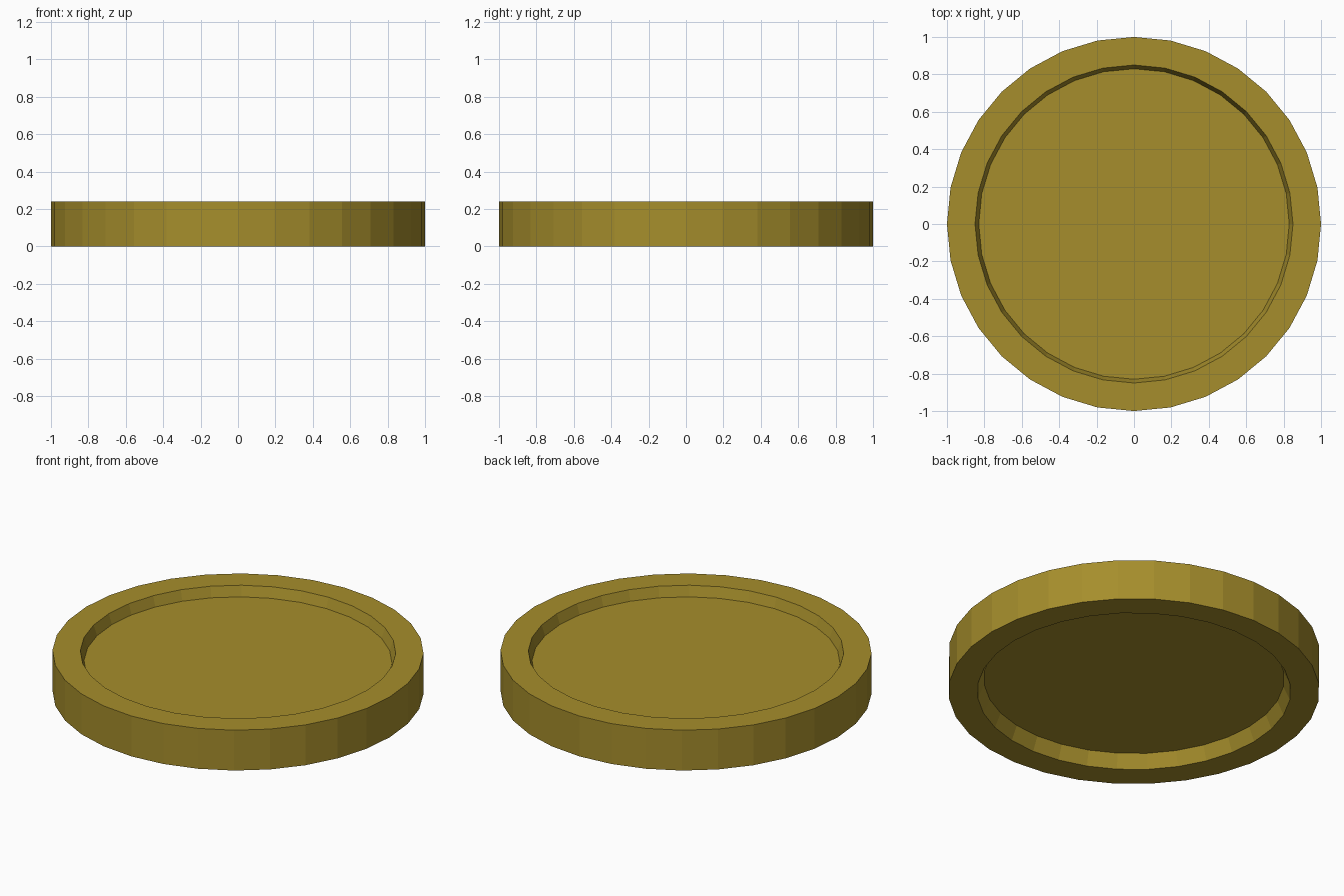
import bpy, bmesh, math

if "Cube" in bpy.data.objects:
    bpy.data.objects.remove(bpy.data.objects["Cube"])

SIDES = 32
# Profile (radius, z) from the underside recess, round the rim, to the top recess
PROFILE = [(0.81, 0.08), (0.845, 0.0), (1.0, 0.0),
           (1.0, 0.24), (0.85, 0.24), (0.83, 0.18)]


def ring(bm, radius, z):
    return [bm.verts.new((radius * math.cos(math.tau * i / SIDES),
                          radius * math.sin(math.tau * i / SIDES), z))
            for i in range(SIDES)]


# Round disc with a raised rim on both faces
bm = bmesh.new()
rings = [ring(bm, r, z) for r, z in PROFILE]
for a, b in zip(rings, rings[1:]):
    for i in range(SIDES):
        j = (i + 1) % SIDES
        bm.faces.new((a[i], a[j], b[j], b[i]))

# Recessed flat faces
bm.faces.new(rings[0][::-1])
bm.faces.new(rings[-1])
bmesh.ops.recalc_face_normals(bm, faces=bm.faces)

mesh = bpy.data.meshes.new("coin")
bm.to_mesh(mesh)
bm.free()
coin = bpy.data.objects.new("coin", mesh)
bpy.context.collection.objects.link(coin)

# Dull gold
gold = bpy.data.materials.new("gold")
gold.diffuse_color = (0.38, 0.27, 0.025, 1)
gold.use_nodes = True
gold.node_tree.nodes["Principled BSDF"].inputs["Base Color"].default_value = gold.diffuse_color
mesh.materials.append(gold)
